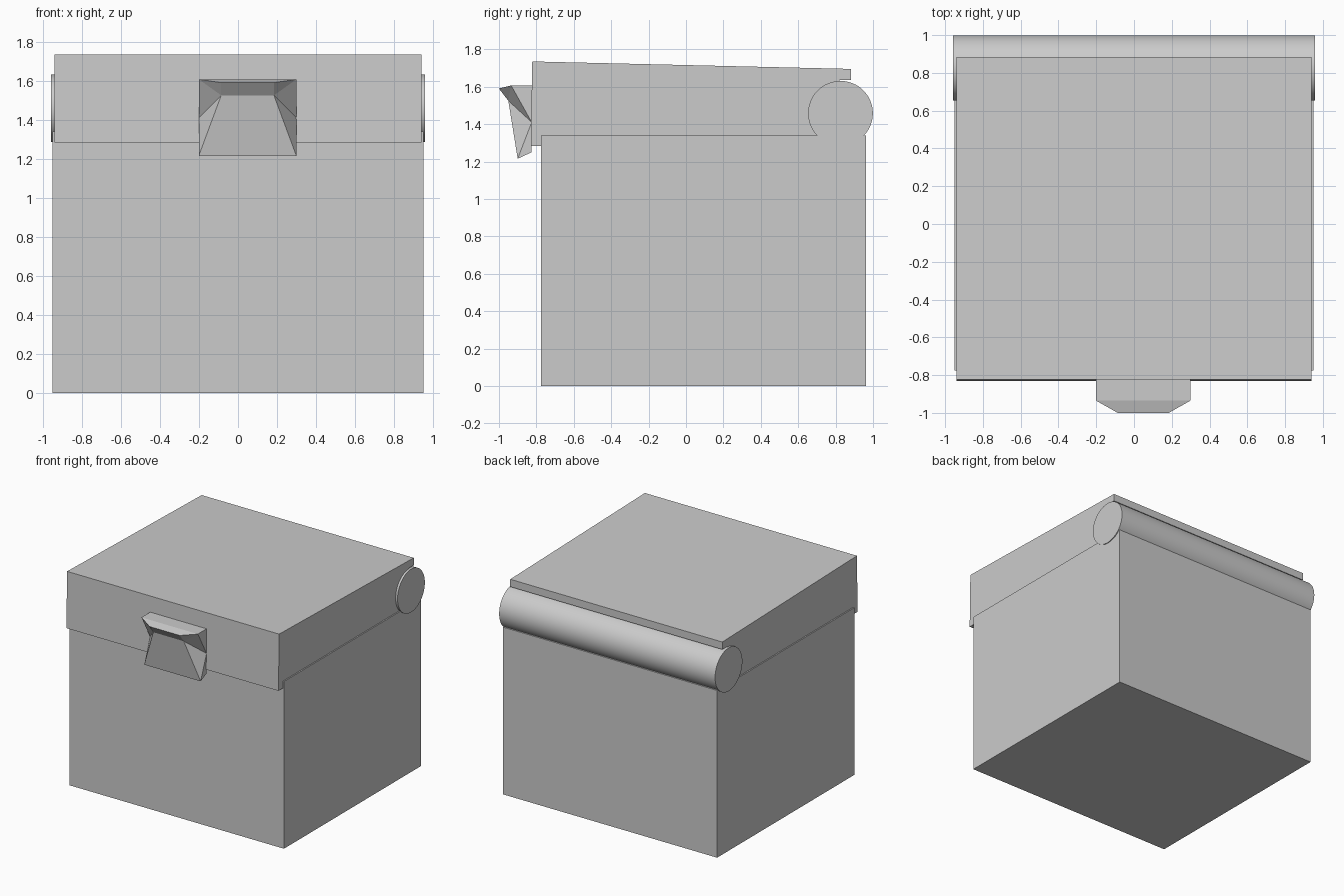
import bpy, math

if "Cube" in bpy.data.objects:
    bpy.data.objects.remove(bpy.data.objects["Cube"])


def make_mesh(name, verts, faces):
    mesh = bpy.data.meshes.new(name)
    mesh.from_pydata(verts, [], faces)
    obj = bpy.data.objects.new(name, mesh)
    bpy.context.collection.objects.link(obj)
    bpy.ops.object.select_all(action='DESELECT')
    obj.select_set(True)
    bpy.context.view_layer.objects.active = obj
    bpy.ops.object.mode_set(mode='EDIT')
    bpy.ops.mesh.select_all(action='SELECT')
    bpy.ops.mesh.normals_make_consistent(inside=False)
    bpy.ops.object.mode_set(mode='OBJECT')
    return obj


def extrude_x(name, profile, half):
    """Extrude a (y, z) outline symmetrically along x."""
    n = len(profile)
    verts = [(s * half, y, z) for s in (-1, 1) for y, z in profile]
    faces = [tuple(range(n)), tuple(range(n, 2 * n))]
    faces += [(i, (i + 1) % n, (i + 1) % n + n, i + n) for i in range(n)]
    return make_mesh(name, verts, faces)


# Box body
extrude_x("box_body", [(-0.775, 0), (0.963, 0), (0.963, 1.34), (-0.775, 1.34)], 0.95)

# Lid: sloping top, front lip over the body, rear edge over the hinge
extrude_x("lid", [(-0.83, 1.283), (-0.77, 1.283), (-0.77, 1.335), (0.82, 1.335),
                  (0.82, 1.635), (0.883, 1.635), (0.883, 1.695), (-0.822, 1.735)], 0.94)

# Hinge barrel
bpy.ops.mesh.primitive_cylinder_add(vertices=64, radius=0.173, depth=1.914,
                                    location=(0, 0.826, 1.458),
                                    rotation=(0, math.pi / 2, 0))
bpy.context.object.name = "hinge_barrel"
bpy.ops.object.shade_smooth_by_angle(angle=math.radians(35))

# Pull handle: mirrored (half width, y, z) points around its own centre
points = [(0.25, -0.822, 1.607),   # 0 top, at lid
          (0.25, -0.935, 1.607),   # 1 top front
          (0.135, -1.0, 1.59),     # 2 ridge
          (0.135, -0.95, 1.525),   # 3 top of panel
          (0.25, -0.90, 1.215),    # 4 bottom of panel
          (0.25, -0.825, 1.25),    # 5 bottom, at lid
          (0.25, -0.825, 1.41)]    # 6 middle, at lid
n = len(points)
verts = [(0.049 + s * w, y, z) for s in (-1, 1) for w, y, z in points]
faces = [(i, i + 1, i + 1 + n, i + n) for i in range(n - 1)] + [(6, 0, n, 6 + n)]
for k in (0, n):
    for tri in ((0, 1, 6), (1, 2, 3), (1, 3, 6), (3, 4, 6), (4, 5, 6)):
        faces.append(tuple(i + k for i in tri))
make_mesh("pull_handle", verts, faces)
